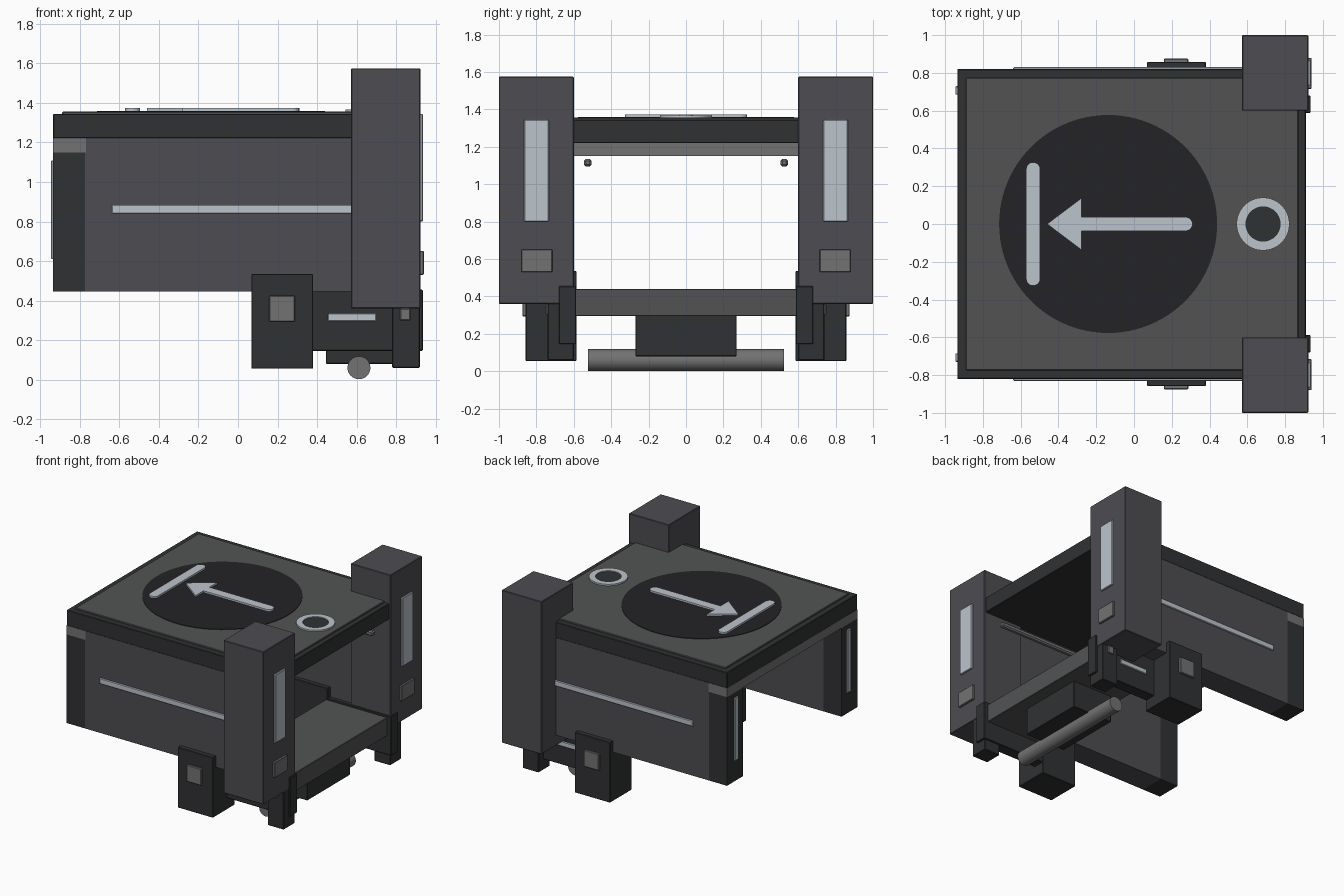
import bpy, bmesh, math
from mathutils import Matrix

if "Cube" in bpy.data.objects:
    bpy.data.objects.remove(bpy.data.objects["Cube"])


def mat(name, *c):
    m = bpy.data.materials.new(name)
    m.diffuse_color = (*c, 1)
    m.use_nodes = True
    m.node_tree.nodes["Principled BSDF"].inputs["Base Color"].default_value = m.diffuse_color
    return m


SHELL = mat("shell_grey", 0.075, 0.075, 0.085)
DARK = mat("dark_grey", 0.03, 0.031, 0.033)
PLATE = mat("plate_grey", 0.085, 0.086, 0.088)
BLACK = mat("black", 0.017, 0.017, 0.019)
STEEL = mat("steel", 0.17, 0.17, 0.17)
LIGHT = mat("light_strip", 0.5, 0.55, 0.6)


def finish(name, bm, material):
    me = bpy.data.meshes.new(name)
    bmesh.ops.recalc_face_normals(bm, faces=bm.faces)
    bm.to_mesh(me)
    bm.free()
    me.materials.append(material)
    ob = bpy.data.objects.new(name, me)
    bpy.context.collection.objects.link(ob)
    return ob


def box(name, x, y, z, material, bevel=0.004):
    """Box from (min, max) ranges."""
    bm = bmesh.new()
    bmesh.ops.create_cube(bm, size=1)
    for v in bm.verts:
        for i, (a, b) in enumerate((x, y, z)):
            v.co[i] = a if v.co[i] < 0 else b
    if bevel:
        bmesh.ops.bevel(bm, geom=bm.edges[:], offset=bevel, segments=1, affect='EDGES')
    return finish(name, bm, material)


def pair(name, x, y, z, material, bevel=0.004):
    """Box on the left (+y) and its mirror on the right (-y)."""
    box(name + "_back", x, y, z, material, bevel)
    box(name + "_front", x, (-y[1], -y[0]), z, material, bevel)


def smooth(ob):
    bpy.ops.object.select_all(action='DESELECT')
    ob.select_set(True)
    bpy.context.view_layer.objects.active = ob
    bpy.ops.object.shade_smooth_by_angle(angle=math.radians(30))


def cylinder(name, centre, r, depth, material, axis='Z', seg=64):
    bm = bmesh.new()
    m = Matrix.Translation(centre)
    if axis == 'Y':
        m = m @ Matrix.Rotation(math.pi / 2, 4, 'X')
    bmesh.ops.create_cone(bm, cap_ends=True, segments=seg, radius1=r, radius2=r,
                          depth=depth, matrix=m)
    smooth(finish(name, bm, material))


def prism(name, pts, z0, z1, material):
    """Extrude a flat outline upward."""
    bm = bmesh.new()
    f = bm.faces.new([bm.verts.new((px, py, z0)) for px, py in pts])
    ext = bmesh.ops.extrude_face_region(bm, geom=[f])
    for v in ext["geom"]:
        if isinstance(v, bmesh.types.BMVert):
            v.co.z = z1
    return finish(name, bm, material)


def arc(cx, cy, r, a0, a1, n=10):
    return [(cx + r * math.cos(math.radians(a0 + (a1 - a0) * i / n)),
             cy + r * math.sin(math.radians(a0 + (a1 - a0) * i / n))) for i in range(n + 1)]


# Roof slab, raised plate and rear header
box("roof_slab", (-0.935, 0.91), (-0.82, 0.82), (1.22, 1.345), DARK)
box("roof_plate", (-0.89, 0.87), (-0.775, 0.775), (1.335, 1.356), PLATE)
box("header_bar", (-0.935, -0.77), (-0.82, 0.82), (1.15, 1.222), STEEL, 0)

# Side walls with end posts, strips and inner rails
pair("side_wall", (-0.775, 0.60), (0.62, 0.82), (0.445, 1.222), SHELL, 0)
pair("end_post", (-0.935, -0.775), (0.62, 0.82), (0.445, 1.15), DARK, 0)
pair("post_light", (-0.946, -0.93), (0.685, 0.73), (0.61, 1.11), LIGHT)
pair("wall_light", (-0.64, 0.60), (0.81, 0.83), (0.84, 0.885), LIGHT)
pair("inner_rail", (-0.75, 0.83), (0.505, 0.545), (1.095, 1.135), STEEL, 0.01)

# Tall corner pillars with lamp and button
pair("pillar", (0.572, 0.923), (0.60, 1.0), (0.36, 1.575), SHELL)
pair("pillar_light", (0.91, 0.936), (0.733, 0.866), (0.80, 1.345), LIGHT)
pair("pillar_button", (0.91, 0.94), (0.715, 0.88), (0.53, 0.652), STEEL)

# Lower deck, side rails, feet and hanging blocks
box("deck", (0.36, 0.90), (-0.60, 0.60), (0.295, 0.44), PLATE)
pair("deck_rail", (0.36, 0.935), (0.588, 0.68), (0.145, 0.455), DARK)
pair("deck_rail_light", (0.455, 0.70), (0.67, 0.69), (0.295, 0.335), LIGHT)
pair("foot", (0.78, 0.92), (0.60, 0.74), (0.06, 0.37), DARK)
pair("foot_button", (0.82, 0.872), (0.73, 0.75), (0.30, 0.36), STEEL)
pair("hanging_block", (0.068, 0.38), (0.585, 0.858), (0.055, 0.535), DARK)
pair("block_button", (0.158, 0.288), (0.85, 0.875), (0.293, 0.425), STEEL)

# Underside housing and roller
box("roller_housing", (0.445, 0.80), (-0.27, 0.27), (0.08, 0.30), DARK)
cylinder("roller", (0.612, 0, 0.06), 0.058, 1.05, STEEL, 'Y', 32)

# Roof emblem: dark disc, stop bar and arrow
cylinder("roof_disc", (-0.137, 0, 1.353), 0.577, 0.014, BLACK, seg=96)
w = 0.037
prism("stop_bar", arc(-0.534, 0.29, w, 0, 180) + arc(-0.534, -0.29, w, 180, 360),
      1.35, 1.374, LIGHT)
prism("arrow", [(-0.46, 0), (-0.278, -0.137), (-0.278, -w)]
      + arc(0.273, 0, w, -90, 90) + [(-0.278, w), (-0.278, 0.137)], 1.35, 1.374, LIGHT)

# Roof ring and dark centre
bm = bmesh.new()
N = 64
loops = []
for r, z in ((0.14, 1.345), (0.14, 1.368), (0.093, 1.368), (0.093, 1.345)):
    loops.append([bm.verts.new((0.683 + r * math.cos(2 * math.pi * i / N),
                                r * math.sin(2 * math.pi * i / N), z)) for i in range(N)])
for k in range(4):
    a, b = loops[k], loops[(k + 1) % 4]
    for i in range(N):
        j = (i + 1) % N
        bm.faces.new((a[i], a[j], b[j], b[i]))
smooth(finish("roof_ring", bm, LIGHT))
cylinder("ring_centre", (0.683, 0, 1.353), 0.094, 0.016, DARK)
